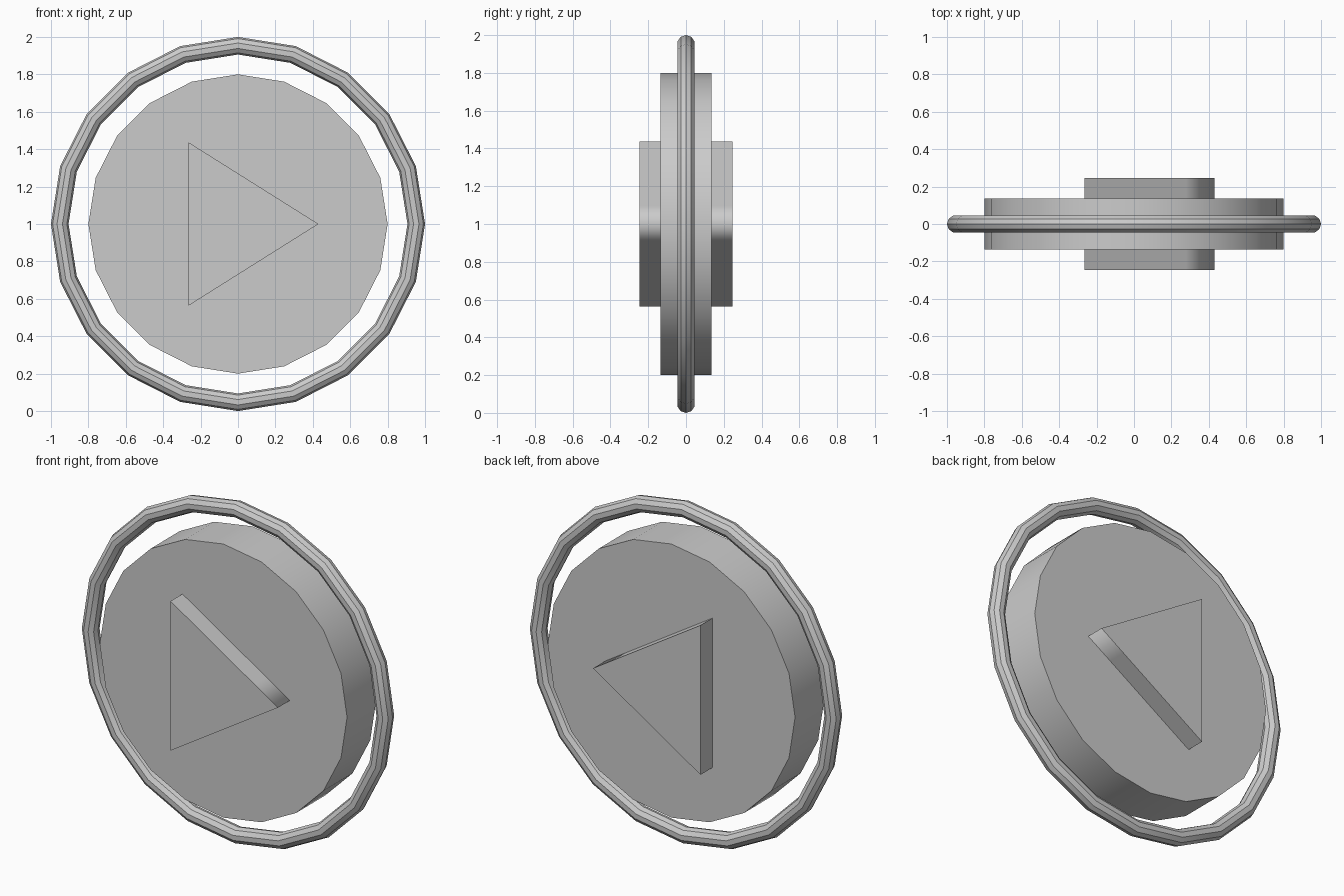
import bpy
import bmesh
import math
from mathutils import Matrix, Vector

cube = bpy.data.objects.get("Cube")
if cube:
    bpy.data.objects.remove(cube, do_unlink=True)

grey = bpy.data.materials.new("plain_grey")
grey.use_nodes = True
GREY = (0.6, 0.6, 0.6, 1)
grey.diffuse_color = GREY
grey.node_tree.nodes["Principled BSDF"].inputs["Base Color"].default_value = GREY

SIDES = 20
CENTRE_Z = 1.0


def finish(name, bm):
    bmesh.ops.recalc_face_normals(bm, faces=bm.faces)
    mesh = bpy.data.meshes.new(name)
    bm.to_mesh(mesh)
    bm.free()
    mesh.materials.append(grey)
    obj = bpy.data.objects.new(name, mesh)
    obj.location.z = CENTRE_Z
    bpy.context.collection.objects.link(obj)
    return obj


def prism(name, outline, half_depth, is_sharp):
    """Extrude an x-z outline along y, with flat caps and smooth walls."""
    bm = bmesh.new()
    cap = bm.faces.new([bm.verts.new((x, -half_depth, z)) for x, z in outline])
    ext = bmesh.ops.extrude_face_region(bm, geom=[cap], use_keep_orig=True)
    moved = [v for v in ext["geom"] if isinstance(v, bmesh.types.BMVert)]
    bmesh.ops.translate(bm, verts=moved, vec=(0, 2 * half_depth, 0))
    bm.normal_update()
    for face in bm.faces:
        face.smooth = abs(face.normal.y) < 0.5
    for edge in bm.edges:
        a, b = edge.verts
        on_cap = abs(a.co.y - b.co.y) < 0.001
        edge.smooth = not (on_cap or is_sharp(a.co))
    return finish(name, bm)


# Central disc
disc = [(0.8 * math.cos(math.tau * i / SIDES), 0.8 * math.sin(math.tau * i / SIDES))
        for i in range(SIDES)]
prism("disc", disc, 0.135, lambda co: False)

# Raised triangle on both faces, with a softly shaded tip
base_top, base_bottom, tip = Vector((-0.265, 0.437)), Vector((-0.265, -0.437)), Vector((0.43, 0))
triangle = [base_top, base_bottom, base_bottom.lerp(tip, 0.78), tip, base_top.lerp(tip, 0.78)]
prism("triangle", triangle, 0.245, lambda co: co.x < 0)

# Outer ring: a ten-sided section swept round the disc
TUBE, TUBE_SIDES = 0.047, 10
bm = bmesh.new()
section = [bm.verts.new((1 - TUBE + TUBE * math.cos(math.tau * i / TUBE_SIDES),
                         TUBE * math.sin(math.tau * i / TUBE_SIDES), 0))
           for i in range(TUBE_SIDES)]
loop = [bm.edges.new((section[i - 1], section[i])) for i in range(TUBE_SIDES)]
bmesh.ops.spin(bm, geom=section + loop, cent=(0, 0, 0), axis=(0, 1, 0),
               angle=math.tau, steps=SIDES, use_merge=True)
bmesh.ops.remove_doubles(bm, verts=bm.verts, dist=0.0005)
ring = finish("outer_ring", bm)
bpy.ops.object.select_all(action="DESELECT")
ring.select_set(True)
bpy.context.view_layer.objects.active = ring
bpy.ops.object.shade_smooth_by_angle(angle=math.radians(30))
